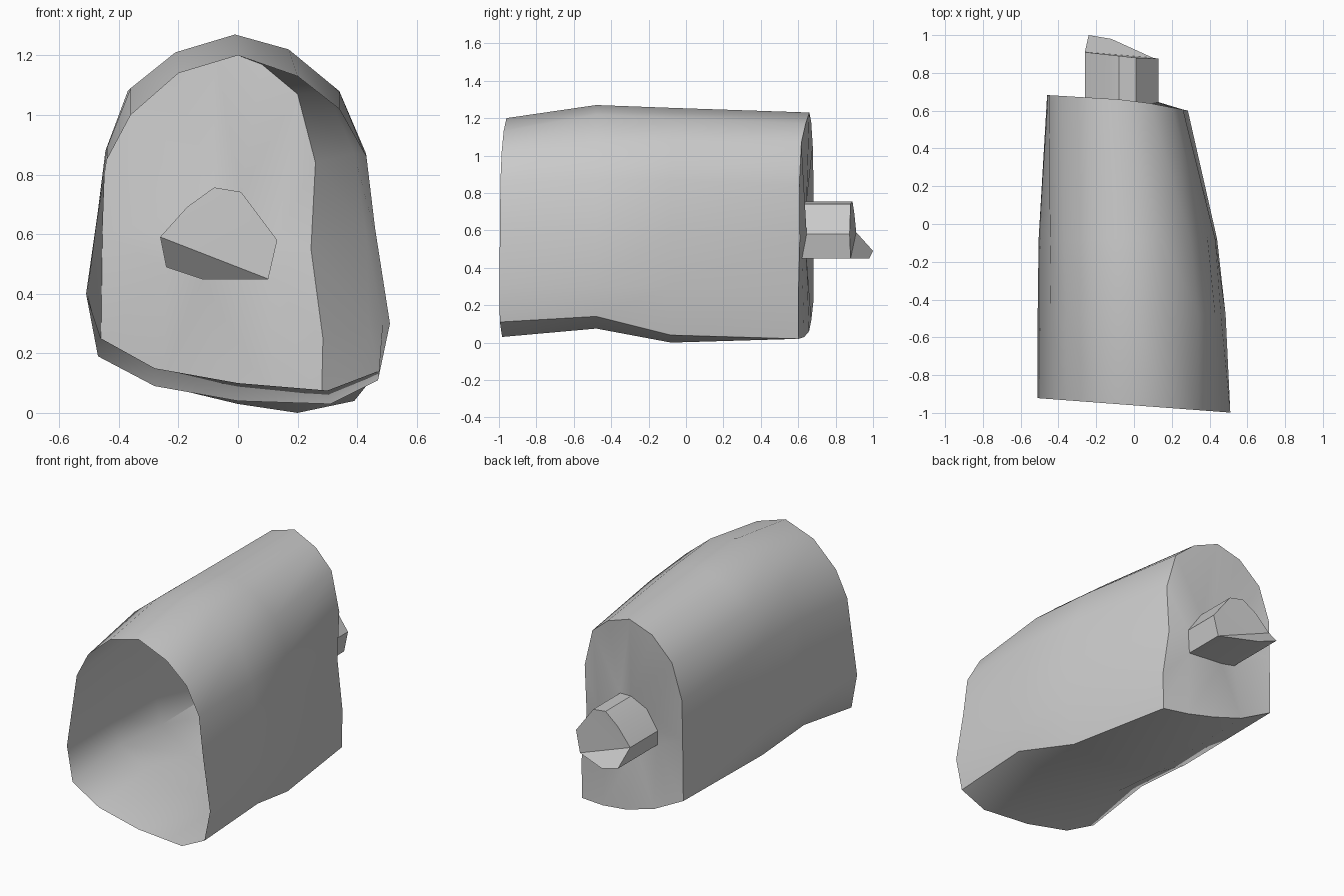
import bpy, bmesh, math

if "Cube" in bpy.data.objects:
    bpy.data.objects.remove(bpy.data.objects["Cube"])


def finish(name, bm, angle):
    bmesh.ops.recalc_face_normals(bm, faces=bm.faces)
    mesh = bpy.data.meshes.new(name)
    bm.to_mesh(mesh)
    bm.free()
    ob = bpy.data.objects.new(name, mesh)
    bpy.context.collection.objects.link(ob)
    bpy.ops.object.select_all(action='DESELECT')
    ob.select_set(True)
    bpy.context.view_layer.objects.active = ob
    bpy.ops.object.shade_smooth_by_angle(angle=math.radians(angle))
    return ob


def loft(bm, rings):
    loops = [[bm.verts.new(p) for p in r] for r in rings]
    n = len(loops[0])
    for a, b in zip(loops, loops[1:]):
        for i in range(n):
            j = (i + 1) % n
            bm.faces.new((a[i], a[j], b[j], b[i]))
    return loops


# Body cross-sections (x, z), from the bottom right corner over the top
front = [(.47, .11), (.51, .30), (.46, .62), (.43, .86), (.34, 1.02), (.20, 1.13), (0, 1.20), (-.20, 1.14),
         (-.36, 1.0), (-.44, .85), (-.51, .40), (-.47, .19), (-.28, .09), (0, .04), (.31, .03)]
swell = [(.47, .14), (.485, .30), (.46, .60), (.43, .87), (.34, 1.08), (.17, 1.22), (-.01, 1.27), (-.21, 1.21),
         (-.36, 1.09), (-.44, .89), (-.51, .40), (-.46, .25), (-.28, .15), (0, .10), (.30, .075)]
waist = [(.39, .04), (.44, .30), (.43, .60), (.39, .87), (.30, 1.08), (.15, 1.20), (-.03, 1.255), (-.22, 1.20),
         (-.37, 1.08), (-.445, .88), (-.505, .40), (-.46, .22), (-.25, .09), (0, .03), (.20, 0)]
back = [(.28, .02), (.285, .25), (.245, .55), (.26, .84), (.20, 1.07), (.08, 1.17), (-.08, 1.23), (-.24, 1.18),
        (-.38, 1.05), (-.45, .84), (-.455, .60), (-.46, .23), (-.25, .12), (-.05, .06), (.12, .03)]

rings = [
    [(x, -.96 - .075 * x, z) for x, z in front],
    [(x, -.48, z) for x, z in swell],
    [(x, -.08, z) for x, z in waist],
    [(x, .655 - (.19 if x > 0 else .06) * x, z) for x, z in back],
]

# Neck end, slanted with a pointed lower lip; its root sits in the back wall
neck_end = [(.10, .88, .45), (.13, .875, .58), (.01, .88, .74), (-.08, .89, .755), (-.17, .90, .69),
            (-.26, .91, .59), (-.24, 1.0, .49), (-.12, .98, .45)]
neck_root = [(x, .62 + .025 * (i % 2), z) for i, (x, y, z) in enumerate(neck_end)]

# Hollow body, open at the front, with a creased back wall around the neck
bm = bmesh.new()
loops = loft(bm, rings)
outer = loops[-1]
root = [bm.verts.new(p) for p in neck_root]
cx, cz = -.07, .6


def turn(v, ref):
    a = math.atan2(v.co.z - cz, v.co.x - cx) - ref
    return a % (2 * math.pi)


ref = math.atan2(outer[0].co.z - cz, outer[0].co.x - cx) - .02
outer = sorted(outer, key=lambda v: turn(v, ref))
root = sorted(root, key=lambda v: turn(v, ref))
i = j = 0
while i < len(outer) or j < len(root):
    o, r = outer[i % len(outer)], root[j % len(root)]
    o2, r2 = outer[(i + 1) % len(outer)], root[(j + 1) % len(root)]
    ao = turn(o2, ref) if i + 1 < len(outer) else 6.3 + i
    ar = turn(r2, ref) if j + 1 < len(root) else 6.3 + j
    if j >= len(root) or (i < len(outer) and ao <= ar):
        bm.faces.new((o, o2, r))
        i += 1
    else:
        bm.faces.new((o, r2, r))
        j += 1
finish("hollow_body", bm, 50)

# Neck stub with closed, folded end
bm = bmesh.new()
end = loft(bm, [neck_root, neck_end])[-1]
for a, b, c, d in ((0, 1, 2, 5), (2, 3, 4, 5), (0, 5, 6, 7)):
    bm.faces.new((end[a], end[b], end[c], end[d]))
finish("neck", bm, 35)
